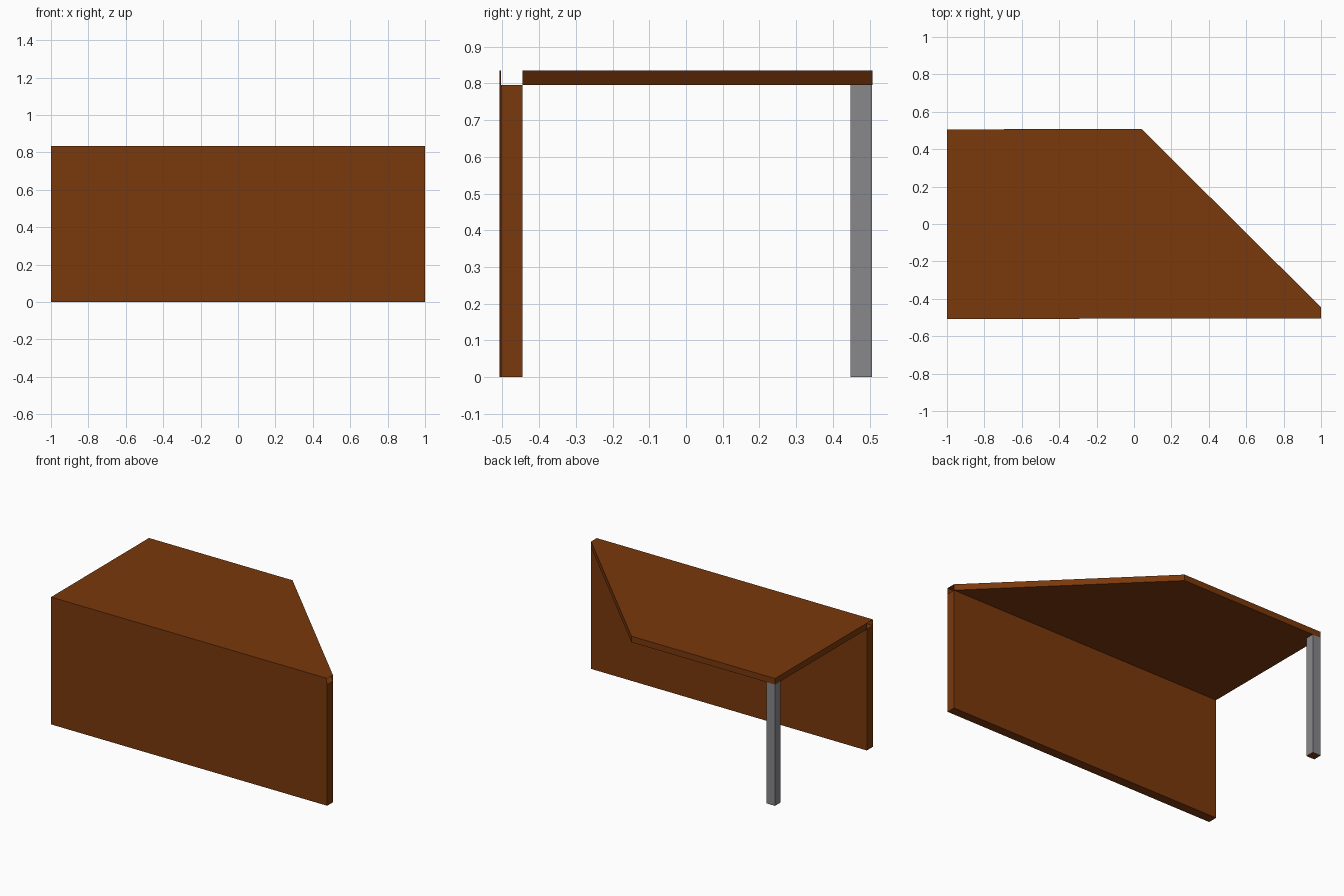
import bpy, bmesh

if "Cube" in bpy.data.objects:
    bpy.data.objects.remove(bpy.data.objects["Cube"])


def material(name, rgb):
    m = bpy.data.materials.new(name)
    m.diffuse_color = (*rgb, 1)
    m.use_nodes = True
    m.node_tree.nodes["Principled BSDF"].inputs["Base Color"].default_value = m.diffuse_color
    return m


wood = material("brown wood", (0.195, 0.040, 0.0037))
metal = material("grey metal", (0.246, 0.246, 0.262))

H, UNDER, INNER = 0.835, 0.795, -0.445   # top height, underside, inner panel line


def prism(name, outline, z0, z1, mats, drop=None):
    """Extrude a plan outline between two heights; drop(face) marks open faces."""
    bm = bmesh.new()
    base = bm.faces.new([bm.verts.new((x, y, z0)) for x, y in outline])
    ext = bmesh.ops.extrude_face_region(bm, geom=[base], use_keep_orig=True)
    for v in ext["geom"]:
        if isinstance(v, bmesh.types.BMVert):
            v.co.z = z1
    bmesh.ops.recalc_face_normals(bm, faces=bm.faces[:])
    if drop:
        gone = [f for f in bm.faces if drop(f)]
        bmesh.ops.delete(bm, geom=gone, context='FACES')
    me = bpy.data.meshes.new(name)
    bm.to_mesh(me)
    bm.free()
    for m in mats:
        me.materials.append(m)
    ob = bpy.data.objects.new(name, me)
    bpy.context.collection.objects.link(ob)
    return ob


# Desktop with a cut-off corner
prism("desktop", [(-1, INNER), (1, INNER), (0.04, 0.508), (-1, 0.506)],
      UNDER, H, [wood], lambda f: f.normal.y < -0.9)

# Strip of the desktop above the front panel, open at both ends and below
strip = [(-1, -0.508), (1, -0.504), (1, INNER), (-1, INNER)]
prism("desktop_front_strip", strip, UNDER, H, [wood],
      lambda f: abs(f.normal.x) > 0.9 or f.normal.z < -0.9 or f.normal.y > 0.9)

# Front panel carrying the desktop
prism("front_panel", strip, 0, UNDER, [wood])

# Single square leg with a wooden foot face
leg = prism("corner_leg", [(-1, 0.448), (-0.94, 0.448), (-0.94, 0.506), (-1, 0.506)],
            0, UNDER, [metal, wood])
for p in leg.data.polygons:
    p.material_index = 1 if abs(p.normal.z) > 0.9 else 0
